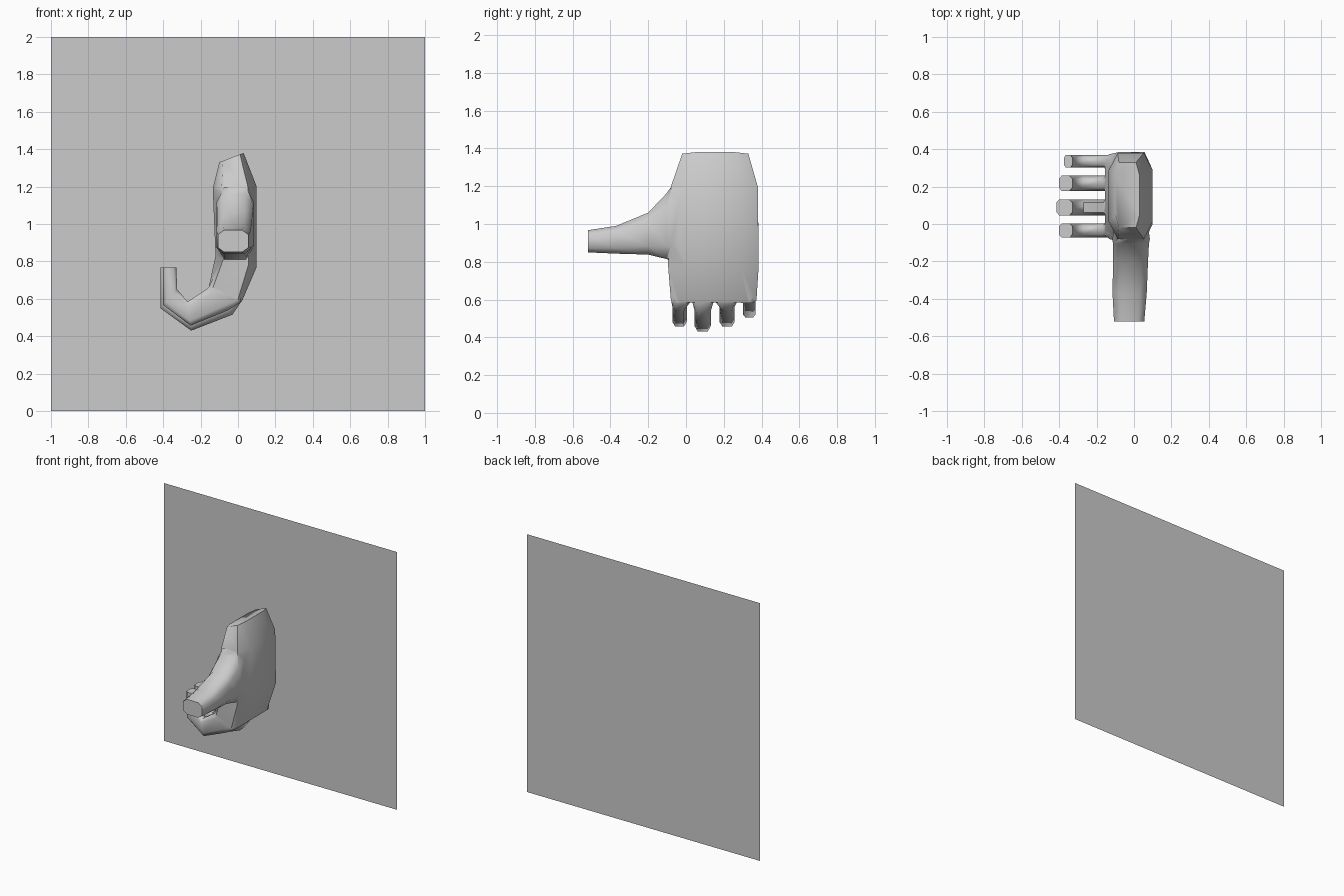
import bpy, bmesh
from math import radians
from mathutils import Vector

if "Cube" in bpy.data.objects:
    bpy.data.objects.remove(bpy.data.objects["Cube"])


def octagon(origin, u, v, cu, cv):
    """Chamfered rectangle spanned by the edge vectors u and v."""
    uv = [(cu, 0), (1 - cu, 0), (1, cv), (1, 1 - cv),
          (1 - cu, 1), (cu, 1), (0, 1 - cv), (0, cv)]
    return [origin + u * a + v * b for a, b in uv]


def loft(name, rings):
    bm = bmesh.new()
    loops = [[bm.verts.new(p) for p in ring] for ring in rings]
    for a, b in zip(loops, loops[1:]):
        for i in range(len(a)):
            j = (i + 1) % len(a)
            bm.faces.new((a[i], a[j], b[j], b[i]))
    bm.faces.new(loops[0])
    bm.faces.new(loops[-1])
    bmesh.ops.recalc_face_normals(bm, faces=bm.faces)
    mesh = bpy.data.meshes.new(name)
    bm.to_mesh(mesh)
    bm.free()
    obj = bpy.data.objects.new(name, mesh)
    bpy.context.collection.objects.link(obj)
    return obj


def section(a, b, y0, y1, cu=0.2, cv=0.2):
    """Ring running from inner point a to outer point b (x, z), y0 to y1."""
    pa, pb = Vector((a[0], y0, a[1])), Vector((b[0], y0, b[1]))
    return octagon(pa, pb - pa, Vector((0, y1 - y0, 0)), cu, cv)


# Palm, from wrist down to the knuckles
hand = loft("hand", [
    section((-0.10, 1.33), (0.03, 1.38), -0.02, 0.33, 0.15, 0.2),
    section((-0.135, 1.19), (0.10, 1.20), -0.08, 0.38, 0.2, 0.2),
    section((-0.12, 0.83), (0.10, 0.77), -0.095, 0.385, 0.2, 0.2),
    section((-0.155, 0.67), (0.02, 0.585), -0.08, 0.373, 0.12, 0.1),
])
parts = []

# Curled fingers: (base y range, finger y range, thickness factor)
fingers = [
    ((-0.078, 0.028), (-0.072, 0.004), 0.83),
    ((0.032, 0.148), (0.045, 0.132), 1.0),
    ((0.152, 0.273), (0.177, 0.258), 0.83),
    ((0.277, 0.370), (0.302, 0.368), 0.52),
]
path = [((-0.165, 0.655), (-0.03, 0.515)), ((-0.27, 0.585), (-0.25, 0.43)),
        ((-0.325, 0.65), (-0.415, 0.55)), ((-0.33, 0.768), (-0.415, 0.768))]
for n, ((b0, b1), (y0, y1), t) in enumerate(fingers):
    rings = [section((-0.12, 0.74), (0.02, 0.68), b0 + 0.01, b1 - 0.01),
             section((-0.153, 0.668), (0.016, 0.583), b0, b1, 0.12, 0.15)]
    for a, b in path:
        b = (a[0] + (b[0] - a[0]) * t, a[1] + (b[1] - a[1]) * t)
        rings.append(section(a, b, y0, y1))
    parts.append(loft(f"finger_{n}", rings))

# Thumb: y, x range, z range
thumb = [(0.02, -0.10, 0.07, 0.80, 1.20), (-0.08, -0.115, 0.085, 0.805, 1.195),
         (-0.105, -0.113, 0.08, 0.815, 1.16), (-0.20, -0.112, 0.075, 0.838, 1.06),
         (-0.37, -0.115, 0.068, 0.843, 0.99), (-0.52, -0.107, 0.055, 0.85, 0.967)]
parts.append(loft("thumb", [
    octagon(Vector((x0, y, z0)), Vector((x1 - x0, 0, 0)),
            Vector((0, 0, z1 - z0)), 0.2, 0.2)
    for y, x0, x1, z0, z1 in thumb]))

# Weld everything into one hand
bpy.context.view_layer.objects.active = hand
hand.select_set(True)
for part in parts:
    mod = hand.modifiers.new("union", "BOOLEAN")
    mod.operation, mod.solver, mod.object = "UNION", "EXACT", part
    bpy.ops.object.modifier_apply(modifier=mod.name)
    bpy.data.objects.remove(part)
bpy.ops.object.shade_smooth_by_angle(angle=radians(62))

# Flat board behind the hand
bpy.ops.mesh.primitive_plane_add(size=2, location=(0, 0.52, 1),
                                 rotation=(radians(90), 0, 0))
bpy.context.object.name = "back_board"
